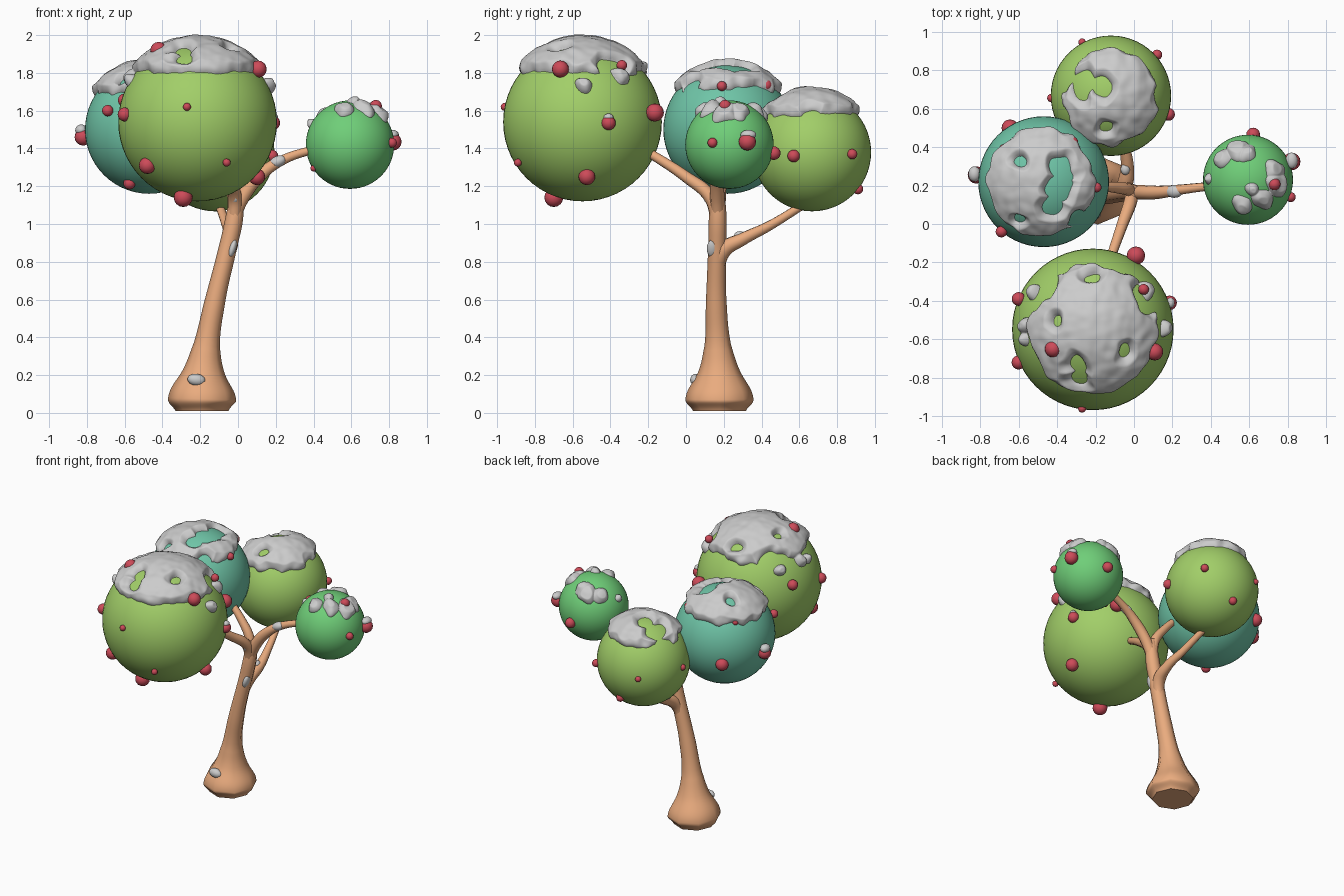
import bpy, bmesh, math
from mathutils import Vector, noise


def material(name, rgb):
    m = bpy.data.materials.new(name)
    m.diffuse_color = (*rgb, 1)
    return m


LIME = material("lime", (0.36, 0.62, 0.14))
TEAL = material("teal", (0.16, 0.56, 0.39))
GREEN = material("green", (0.16, 0.62, 0.19))
BARK = material("bark", (0.82, 0.41, 0.21))
RED = material("red", (0.61, 0.07, 0.10))


def ball(name, c, r, mat=None, scale=(1, 1, 1), rot=(0, 0, 0), seg=24):
    bpy.ops.mesh.primitive_uv_sphere_add(segments=seg, ring_count=seg // 2,
                                         radius=r, location=c, rotation=rot)
    o = bpy.context.object
    o.name = name
    o.scale = scale
    if mat:
        o.data.materials.append(mat)
    bpy.ops.object.shade_smooth()
    return o


def limb(name, pts, res=3):
    """Tapered tube through (x, y, z, radius) points."""
    cu = bpy.data.curves.new(name, 'CURVE')
    cu.dimensions = '3D'
    cu.bevel_depth = 1
    cu.bevel_resolution = res
    cu.resolution_u = 8
    cu.use_fill_caps = True
    s = cu.splines.new('BEZIER')
    s.radius_interpolation = 'CARDINAL'
    s.bezier_points.add(len(pts) - 1)
    for b, (x, y, z, r) in zip(s.bezier_points, pts):
        b.co = (x, y, z)
        b.radius = r
        b.handle_left_type = b.handle_right_type = 'AUTO'
    o = bpy.data.objects.new(name, cu)
    bpy.context.collection.objects.link(o)
    bpy.ops.object.select_all(action='DESELECT')
    o.select_set(True)
    bpy.context.view_layer.objects.active = o
    bpy.ops.object.convert(target='MESH')
    o = bpy.context.object
    o.data.materials.append(BARK)
    bpy.ops.object.shade_smooth_by_angle(angle=math.radians(60))


def snow(name, c, R, caps, holes, islands, thick=0.036):
    """Lumpy snow shell: discs (dx, dy, radius) seen from above, minus holes."""
    def place(discs):
        return [(Vector((x, y, math.sqrt(max(R * R - x * x - y * y, 0)))).normalized() * R, r)
                for x, y, r in discs]
    caps, holes, islands = place(caps), place(holes), place(islands)
    bm = bmesh.new()
    bmesh.ops.create_icosphere(bm, subdivisions=7, radius=R)
    low = 0.1 * R
    bmesh.ops.delete(bm, geom=[v for v in bm.verts if v.co.z < low], context='VERTS')
    dead = []
    for v in bm.verts:
        p = v.co.copy()
        f = max(r - (p - q).length for q, r in caps)
        for q, r in holes:
            f = min(f, (p - q).length - r)
        for q, r in islands:
            f = max(f, r - (p - q).length)
        f += 0.03 * noise.noise(p * 13 + Vector(c) * 5)
        if f < -0.02:
            dead.append(v)
        k = math.sqrt(min(max(f, 0) / 0.035, 1))
        h = -0.014 + (thick + 0.014) * k + 0.006 * k * noise.noise(p * 20)
        v.co = p.normalized() * (R + h)
    bmesh.ops.delete(bm, geom=dead, context='VERTS')
    me = bpy.data.meshes.new(name)
    bm.to_mesh(me)
    bm.free()
    for f in me.polygons:
        f.use_smooth = True
    o = bpy.data.objects.new(name, me)
    o.location = c
    bpy.context.collection.objects.link(o)


# trunk and branches
limb("trunk", [(-.19, .177, .01, .14), (-.19, .177, .075, .18), (-.182, .175, .21, .115),
               (-.165, .168, .36, .07), (-.12, .16, .6, .054), (-.055, .165, .87, .048),
               (-.02, .168, 1.03, .047), (-.005, .17, 1.17, .036)], 2)
limb("back_branch", [(-.085, .163, .74, .034), (-.05, .2, .86, .042), (-.035, .3, .92, .034),
                     (-.06, .44, .99, .026), (-.1, .62, 1.1, .022)])
limb("front_branch", [(-.02, .168, 1.02, .036), (-.015, .13, 1.14, .036),
                      (-.06, .0, 1.25, .03), (-.13, -.2, 1.38, .024)])
limb("left_branch", [(-.02, .17, 1.03, .036), (-.03, .18, 1.17, .033),
                     (-.1, .19, 1.28, .028), (-.23, .2, 1.42, .022)])
limb("right_branch", [(-.03, .168, 1.02, .036), (.03, .165, 1.15, .038), (.13, .165, 1.27, .034),
                      (.25, .18, 1.345, .026), (.42, .2, 1.4, .022)])

# foliage balls
foliage = [("front", (-.214, -.548, 1.54), .42, LIME), ("left", (-.47, .22, 1.5), .34, TEAL),
           ("back", (-.12, .667, 1.38), .313, LIME), ("right", (.593, .23, 1.42), .234, GREEN)]
for n, c, r, m in foliage:
    ball(n + "_foliage", c, r, m, seg=56)

# snow caps on the foliage
snow("front_snow", foliage[0][1], .42, [(0, 0, .37)],
     [(-.08, -.18, .05), (-.08, -.25, .045), (-.28, .22, .12), (-.19, .04, .02),
      (.16, -.11, .025), (.28, .17, .09), (.0, .26, .035)],
     [(-.35, .02, .05), (-.35, -.05, .04), (.37, 0, .045), (.28, .2, .045), (-.31, .19, .04)], .04)
snow("left_snow", foliage[1][1], .34, [(-.02, 0, .31)],
     [(.1, .07, .06), (.08, -.03, .06), (.04, -.13, .045), (.23, .22, .12), (.17, -.2, .05),
      (-.12, -.19, .02), (-.12, .1, .02)], [])
snow("back_snow", foliage[2][1], .313, [(0, -.01, .27)],
     [(-.14, .06, .07), (-.05, .05, .06), (.25, -.01, .05), (-.02, -.16, .025), (-.25, .08, .08)], [])
snow("right_snow", foliage[3][1], .234,
     [(-.13, .12, .06), (-.06, .16, .07), (.01, .14, .06), (.14, .06, .06), (.15, -.03, .07),
      (.08, -.1, .07), (-.03, -.13, .06), (.03, -.05, .04)], [],
     [(-.2, .0, .035)], .028)

# berries
berries = [(-.27, -.96, 1.62, .021), (-.06, -.89, 1.325, .021), (-.48, -.78, 1.31, .045),
           (-.29, -.7, 1.14, .05), (-.6, -.72, 1.58, .037), (-.6, -.39, 1.655, .036),
           (-.42, -.65, 1.92, .044), (.107, -.665, 1.82, .045), (.01, -.165, 1.59, .048),
           (.05, -.34, 1.84, .028), (.185, -.41, 1.535, .038), (.1, -.525, 1.25, .044),
           (-.82, .255, 1.46, .045), (-.69, -.04, 1.6, .03), (-.645, .5, 1.42, .044),
           (-.32, .425, 1.735, .03), (-.68, .395, 1.7, .02), (-.195, .19, 1.73, .026),
           (-.575, .065, 1.215, .032),
           (.18, .57, 1.36, .033), (.12, .88, 1.37, .027), (-.27, .945, 1.38, .02),
           (-.1, .91, 1.185, .028), (-.14, .83, 1.165, .024), (-.43, .655, 1.4, .022),
           (.62, .465, 1.375, .036), (.82, .325, 1.435, .046), (.815, .14, 1.43, .026),
           (.73, .207, 1.625, .032), (.4, .18, 1.295, .017)]
for i, (x, y, z, r) in enumerate(berries):
    ball(f"berry_{i + 1}", (x, y, z), r, RED, seg=16)

# small snow lumps on berries, branches and trunk
lumps = [((-.83, .26, 1.497), (.032, .04, .03), 0), ((.82, .33, 1.472), (.032, .042, .026), 0),
         ((.19, -.41, 1.565), (.022, .026, .02), 0), ((.21, .17, 1.33), (.048, .034, .03), -.4),
         ((-.22, .052, .175), (.048, .03, .032), .15), ((-.045, .285, .94), (.025, .03, .022), 0),
         ((-.015, .12, 1.15), (.026, .03, .042), 0), ((-.03, .14, .87), (.02, .03, .05), .3)]
for i, (c, s, a) in enumerate(lumps):
    ball(f"snow_lump_{i + 1}", c, 1, None, s, (0, a, 0), 16)
